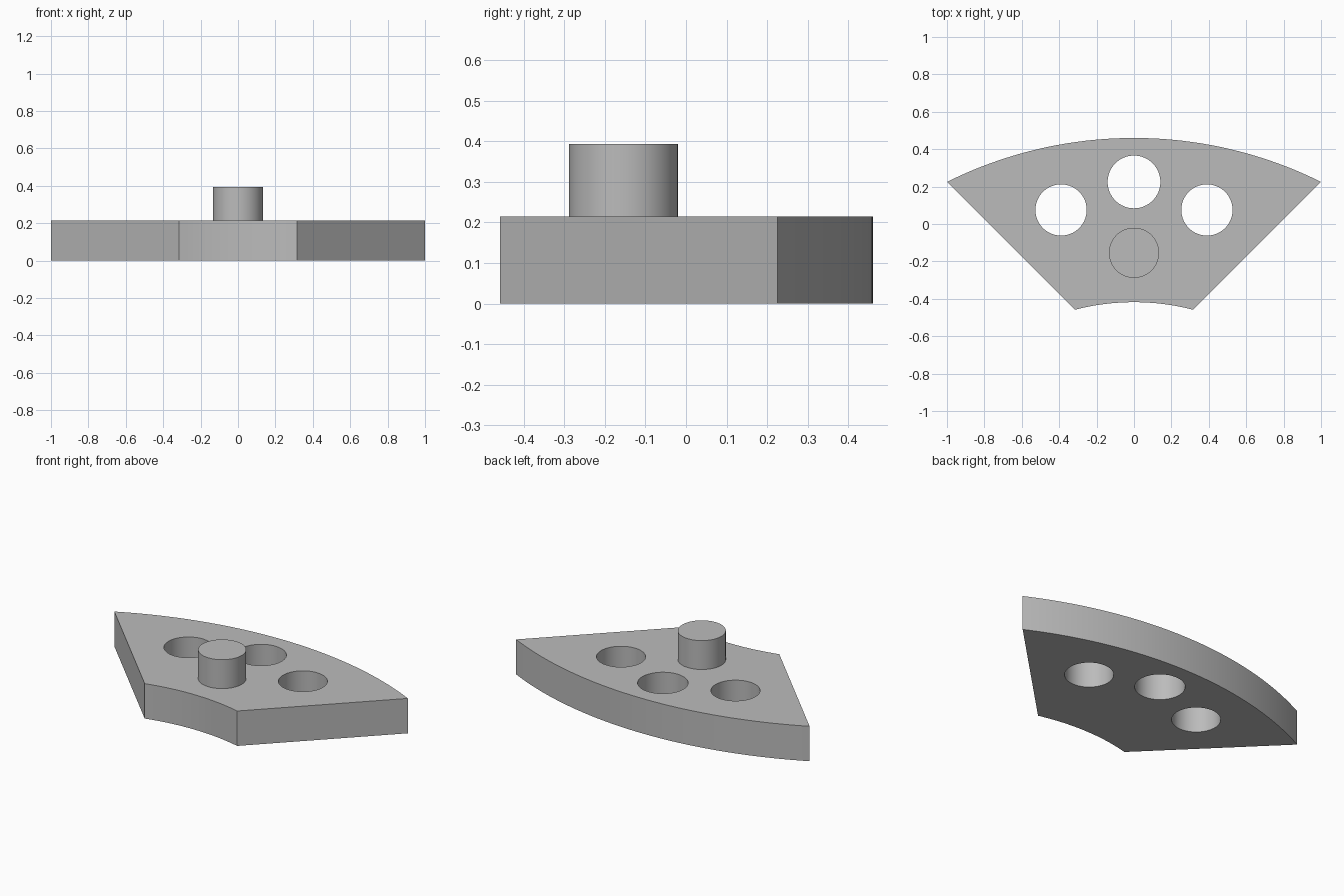
import bpy, bmesh, math

cube = bpy.data.objects.get("Cube")
if cube:
    bpy.data.objects.remove(cube, do_unlink=True)

PLATE_TOP, PIN_TOP = 0.215, 0.393

grey = bpy.data.materials.new("plain_grey")
grey.use_nodes = True
colour = (0.5, 0.5, 0.5, 1)
grey.diffuse_color = colour
grey.node_tree.nodes["Principled BSDF"].inputs["Base Color"].default_value = colour


def arc(half_width, end_y, apex_y, steps):
    """Points from left to right along an arc rising from its ends to its apex."""
    rise = apex_y - end_y
    radius = (half_width ** 2 + rise ** 2) / (2 * rise)
    sweep = math.asin(half_width / radius)
    angles = [sweep * (2 * i / steps - 1) for i in range(steps + 1)]
    return [(radius * math.sin(a), apex_y - radius + radius * math.cos(a)) for a in angles]


def prism(name, outline, bottom, top):
    bm = bmesh.new()
    face = bm.faces.new([bm.verts.new((x, y, bottom)) for x, y in outline])
    raised = bmesh.ops.extrude_face_region(bm, geom=[face])["geom"]
    verts = [v for v in raised if isinstance(v, bmesh.types.BMVert)]
    bmesh.ops.translate(bm, verts=verts, vec=(0, 0, top - bottom))
    bmesh.ops.recalc_face_normals(bm, faces=bm.faces[:])
    mesh = bpy.data.meshes.new(name)
    bm.to_mesh(mesh)
    bm.free()
    mesh.materials.append(grey)
    obj = bpy.data.objects.new(name, mesh)
    bpy.context.collection.objects.link(obj)
    return obj


def disc(x, y, radius, sides=64):
    turns = [math.tau * i / sides for i in range(sides)]
    return [(x + radius * math.cos(a), y + radius * math.sin(a)) for a in turns]


def smooth(obj):
    bpy.ops.object.select_all(action="DESELECT")
    obj.select_set(True)
    bpy.context.view_layer.objects.active = obj
    bpy.ops.object.shade_smooth_by_angle(angle=math.radians(30))


# Sector plate: inner arc, then outer arc in reverse
outline = arc(0.315, -0.458, -0.418, 20) + arc(1.0, 0.225, 0.46, 40)[::-1]
plate = prism("sector_plate", outline, 0, PLATE_TOP)

# Three through holes
for i, (x, y, r) in enumerate([(-0.39, 0.075, 0.137), (0, 0.225, 0.141), (0.39, 0.075, 0.137)]):
    cutter = prism(f"hole_cutter_{i}", disc(x, y, r), -0.1, PLATE_TOP + 0.1)
    cutter.hide_render = True
    cut = plate.modifiers.new("hole", "BOOLEAN")
    cut.operation = "DIFFERENCE"
    cut.solver = "EXACT"
    cut.object = cutter
    bpy.context.view_layer.objects.active = plate
    bpy.ops.object.modifier_apply(modifier=cut.name)
    bpy.data.objects.remove(cutter, do_unlink=True)
smooth(plate)

# Upright pin
pin = prism("round_pin", disc(0, -0.154, 0.134), PLATE_TOP, PIN_TOP)
smooth(pin)
